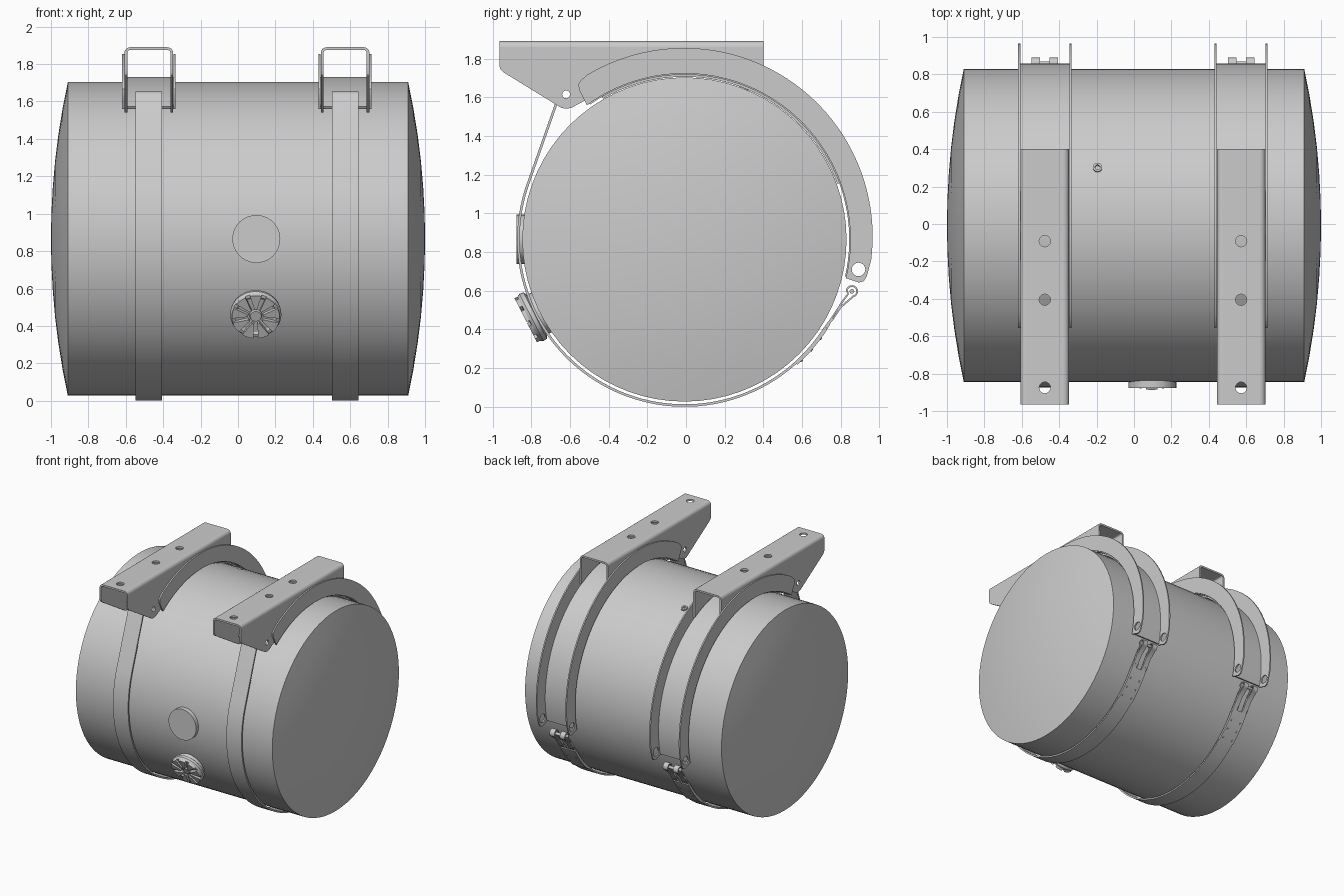
import bpy, bmesh, math
from mathutils import Matrix, Vector

if "Cube" in bpy.data.objects:
    bpy.data.objects.remove(bpy.data.objects["Cube"])

CY, CZ = -0.008, 0.865          # tank axis
R = 0.838                       # tank radius
grey = bpy.data.materials.new("plain_grey")
grey.diffuse_color = (0.6, 0.6, 0.6, 1)
grey.use_nodes = True
grey.node_tree.nodes["Principled BSDF"].inputs["Base Color"].default_value = grey.diffuse_color

AXIS_X = Matrix(((0, 0, 1, 0), (1, 0, 0, 0), (0, 1, 0, 0), (0, 0, 0, 1)))   # outline in y,z
AXIS_Y = Matrix(((1, 0, 0, 0), (0, 0, -1, 0), (0, 1, 0, 0), (0, 0, 0, 1)))  # outline in x,z
AXIS_Z = Matrix.Identity(4)                                                 # outline in x,y


def finish(name, bm):
    bmesh.ops.remove_doubles(bm, verts=bm.verts, dist=1e-5)
    bmesh.ops.recalc_face_normals(bm, faces=bm.faces)
    mesh = bpy.data.meshes.new(name)
    bm.to_mesh(mesh)
    bm.free()
    mesh.materials.append(grey)
    ob = bpy.data.objects.new(name, mesh)
    bpy.context.collection.objects.link(ob)
    return ob


def plate(name, outlines, lo, hi, matrix):
    """Extrude filled outlines (inner ones become holes) from lo to hi."""
    cu = bpy.data.curves.new(name, 'CURVE')
    cu.dimensions, cu.fill_mode, cu.extrude = '2D', 'BOTH', (hi - lo) / 2
    for pts in outlines:
        sp = cu.splines.new('POLY')
        sp.points.add(len(pts) - 1)
        for p, (a, b) in zip(sp.points, pts):
            p.co = (a, b, 0, 1)
        sp.use_cyclic_u = True
    tmp = bpy.data.objects.new(name + "_outline", cu)
    bpy.context.collection.objects.link(tmp)
    dg = bpy.context.evaluated_depsgraph_get()
    me = bpy.data.meshes.new_from_object(tmp.evaluated_get(dg))
    bm = bmesh.new()
    bm.from_mesh(me)
    bpy.data.objects.remove(tmp)
    bpy.data.meshes.remove(me)
    bm.transform(matrix @ Matrix.Translation((0, 0, (lo + hi) / 2)))
    return finish(name, bm)


def lathe(name, profile, n, matrix):
    """Revolve (height, radius) points about local z."""
    bm = bmesh.new()
    rings = [[bm.verts.new((r * math.cos(2 * math.pi * i / n), r * math.sin(2 * math.pi * i / n), h))
              for i in range(n)] for h, r in profile]
    for a, b in zip(rings, rings[1:]):
        for i in range(n):
            j = (i + 1) % n
            bm.faces.new((a[i], a[j], b[j], b[i]))
    bmesh.ops.dissolve_degenerate(bm, dist=1e-6, edges=bm.edges)
    bm.transform(matrix)
    return finish(name, bm)


def arc(c, r, a0, a1, n):
    return [(c[0] + r * math.cos(math.radians(a0 + (a1 - a0) * i / n)),
             c[1] + r * math.sin(math.radians(a0 + (a1 - a0) * i / n))) for i in range(n + 1)]


def hole(c, r):
    return arc(c, r, 0, 345, 23)


def ribbon(path, t):
    """Outline of a band of thickness t along a path."""
    left, right = [], []
    for i, p in enumerate(path):
        d = Vector(path[min(i + 1, len(path) - 1)]) - Vector(path[max(i - 1, 0)])
        n = Vector((-d.y, d.x)).normalized() * t / 2
        left.append((p[0] + n.x, p[1] + n.y))
        right.append((p[0] - n.x, p[1] - n.y))
    return left + right[::-1]


def radial(x, angle, dist):
    """Frame sitting on the tank with local z pointing outward."""
    a = math.radians(angle)
    z = Vector((0, math.cos(a), math.sin(a)))
    x_ax = Vector((1, 0, 0))
    y = z.cross(x_ax)
    m = Matrix((x_ax, y, z)).transposed().to_4x4()
    return Matrix.Translation(Vector((x, CY, CZ)) + z * dist) @ m


C = (CY, CZ)

# Tank shell with shallow domed ends
SR = (R * R + 0.09 ** 2) / 0.18
dome = [(0.91 + math.sqrt(SR * SR - r * r) - (SR - 0.09), r) for r in (R * k / 6 for k in range(7))]
lathe("tank", [(-x, r) for x, r in dome] + dome[::-1], 72,
      Matrix.Translation((0, CY, CZ)) @ AXIS_X)

# Round pad on the front, and a small vent fitting on top
lathe("front_pad", [(-0.04, 0), (-0.04, 0.128), (0.03, 0.128), (0.03, 0)], 40, radial(0.098, 180, R))
lathe("vent_fitting", [(-0.03, 0), (-0.03, 0.025), (0.01, 0.025), (0.01, 0.014), (-0.005, 0.012), (-0.005, 0)],
      16, radial(-0.195, 68.4, R))

# Filler neck and ribbed cap
cap = radial(0.095, 207, R)
lathe("filler_neck", [(-0.04, 0), (-0.04, 0.115), (0.03, 0.115), (0.03, 0)], 32, cap)
lathe("filler_cap", [(0.02, 0), (0.02, 0.12), (0.028, 0.134), (0.05, 0.137), (0.066, 0.128),
                     (0.068, 0.112), (0.06, 0.1), (0.06, 0)], 40, cap)
grips = [arc((0, 0), 0.128, a - 14, a + 14, 4) + arc((0, 0), 0.042, a + 8, a - 8, 2) for a in range(10, 370, 40)]
plate("cap_grips", grips, 0.055, 0.083, cap)
lathe("cap_hub", [(0.055, 0), (0.055, 0.036), (0.074, 0.03), (0.074, 0)], 20, cap)

# Outlines shared by both mounts
pin = (-0.62, 1.615)
side = ([(-0.965, 1.86), (-0.965, 1.765), (-0.96, 1.745), (-0.945, 1.73), (-0.665, 1.558), (-0.645, 1.546),
         (-0.62, 1.541), (-0.595, 1.545), (-0.53, 1.578)]
        + arc(C, 0.885, 126, 62.5, 20) + [(0.40, 1.86)])
flange = (arc((-0.01, 0.88), 0.975, -7, 121, 48)
          + [(-0.543, 1.688), (-0.556, 1.668), (-0.553, 1.64), (-0.535, 1.605)]
          + arc(C, 0.858, 126, -13.5, 48)
          + [(0.895, 0.642), (0.92, 0.65), (0.935, 0.675)])
web = arc(C, 0.866, -13, 125, 48) + arc(C, 0.852, 125, -13, 48)
liner = arc(C, 0.853, 20, 120, 30) + arc(C, 0.841, 120, 20, 30)
strap = ribbon(arc(pin, 0.032, -20, 159, 12) + arc(C, 0.8585, 159.3, 328, 60), 0.013)
hinge_c = (0.858, 0.597)
loop = ribbon([(0.715, 0.405), (0.755, 0.46), (0.815, 0.553), (0.838, 0.583)]
              + arc(hinge_c, 0.027, 170, -75, 14) + [(0.80, 0.515), (0.76, 0.455)], 0.009)
end_plate = arc(C, 0.864, 312, 330, 8) + arc(C, 0.872, 330, 312, 8)

for tag, cx in (("left", -0.477), ("right", 0.573)):
    # Channel bracket: drilled top, rounded corners, shaped cheeks
    plate(tag + "_bracket_top",
          [[(cx - 0.1, -0.965), (cx + 0.1, -0.965), (cx + 0.1, 0.4), (cx - 0.1, 0.4)]]
          + [hole((cx, y), 0.03) for y in (-0.875, -0.405, -0.092)], 1.875, 1.89, AXIS_Z)
    for s, sn in ((-1, "outer"), (1, "inner")):
        n = f"{tag}_{sn}_"
        k = arc((0, 1.86), 0.03, 0, 90, 6) + arc((0, 1.86), 0.015, 90, 0, 6)
        plate(n + "bracket_corner", [[(cx + s * (0.1 + a), b) for a, b in k]], -0.4, 0.965, AXIS_Y)
        x0, x1 = sorted((cx + s * 0.115, cx + s * 0.13))
        plate(n + "bracket_cheek", [side, hole(pin, 0.02)], x0, x1, AXIS_X)
        # Crescent saddle flange
        x0, x1 = sorted((cx + s * 0.131, cx + s * 0.142))
        plate(n + "saddle_flange", [flange, hole((0.892, 0.71), 0.035)], x0, x1, AXIS_X)
        # Hinge loop at the end of the strap
        x0, x1 = sorted((cx + s * 0.025, cx + s * 0.07))
        plate(n + "strap_loop", [loop], x0, x1, AXIS_X)
        # Rivets
        for i, a in enumerate((314, 319, 324)):
            lathe(f"{n}rivet_{i}", [(0, 0), (0, 0.008), (0.005, 0.006), (0.005, 0)], 8,
                  radial(cx + s * 0.045, a, 0.871))
    # Saddle web, liner, strap and hinge pin
    plate(tag + "_saddle_web", [web], cx - 0.132, cx + 0.132, AXIS_X)
    plate(tag + "_saddle_liner", [liner], cx - 0.11, cx + 0.11, AXIS_X)
    plate(tag + "_strap", [strap], cx - 0.07, cx + 0.07, AXIS_X)
    plate(tag + "_strap_end_plate", [end_plate], cx - 0.07, cx + 0.07, AXIS_X)
    plate(tag + "_hinge_pin", [hole(hinge_c, 0.012)], cx - 0.03, cx + 0.03, AXIS_X)

# Smooth curved surfaces, keep edges crisp
bpy.ops.object.select_all(action='SELECT')
bpy.context.view_layer.objects.active = bpy.data.objects["tank"]
bpy.ops.object.shade_smooth_by_angle(angle=math.radians(30))
